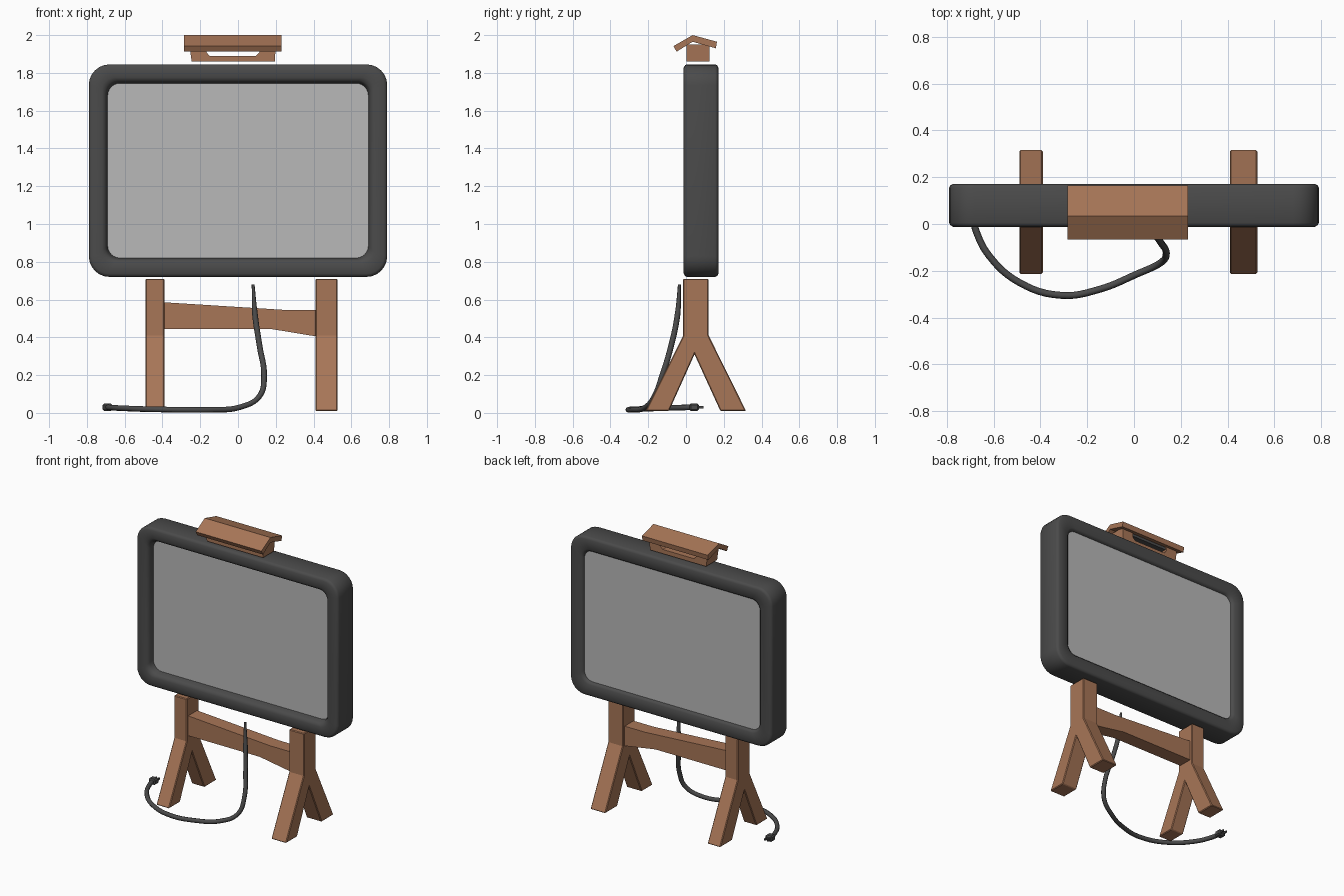
import bpy, bmesh, math

cube = bpy.data.objects.get("Cube")
if cube:
    bpy.data.objects.remove(cube, do_unlink=True)


def make_material(name, r, g, b):
    mat = bpy.data.materials.new(name)
    mat.use_nodes = True
    mat.diffuse_color = (r, g, b, 1)
    bsdf = next(n for n in mat.node_tree.nodes if n.type == 'BSDF_PRINCIPLED')
    bsdf.inputs["Base Color"].default_value = (r, g, b, 1)
    bsdf.inputs["Roughness"].default_value = 0.7
    return mat


wood = make_material("warm wood", 0.39, 0.18, 0.095)
charcoal = make_material("charcoal", 0.07, 0.07, 0.07)
screen_grey = make_material("pale screen grey", 0.48, 0.48, 0.48)


def finish(bm, name, mat, bevel=0.0, smooth=False):
    bmesh.ops.recalc_face_normals(bm, faces=bm.faces[:])
    mesh = bpy.data.meshes.new(name)
    bm.to_mesh(mesh)
    bm.free()
    mesh.materials.append(mat)
    obj = bpy.data.objects.new(name, mesh)
    bpy.context.collection.objects.link(obj)
    if bevel:
        mod = obj.modifiers.new("soft edges", 'BEVEL')
        mod.width = bevel
        mod.segments = 1
    if smooth:
        bpy.ops.object.select_all(action='DESELECT')
        obj.select_set(True)
        bpy.context.view_layer.objects.active = obj
        bpy.ops.object.shade_smooth_by_angle(angle=math.radians(50))
    return obj


def prism(name, profile, axis, start, end, mat, bevel=0.0):
    """Extrude a closed profile along x (profile is y, z) or y (profile is x, z)."""
    bm = bmesh.new()
    place = (lambda a, b, t: (t, a, b)) if axis == 'x' else (lambda a, b, t: (a, t, b))
    near, far = [[bm.verts.new(place(a, b, t)) for a, b in profile] for t in (start, end)]
    bm.faces.new(near)
    bm.faces.new(far)
    for i in range(len(profile)):
        j = (i + 1) % len(profile)
        bm.faces.new((near[i], near[j], far[j], far[i]))
    return finish(bm, name, mat, bevel)


def box(name, x0, x1, y0, y1, z0, z1, mat, bevel=0.0):
    return prism(name, [(y0, z0), (y1, z0), (y1, z1), (y0, z1)], 'x', x0, x1, mat, bevel)


# Rounded rectangle outline shared by the frame and both screens
HALF_W, HALF_H, MID_Z = 0.79, 0.5625, 1.2825


def outline(bm, inset, y, steps=6):
    w, h = HALF_W - inset, HALF_H - inset
    r = max(0.11 - inset, 0.065)
    verts = []
    for k, (sx, sz) in enumerate([(1, 1), (-1, 1), (-1, -1), (1, -1)]):
        for s in range(steps + 1):
            a = math.pi / 2 * (k + s / steps)
            verts.append(bm.verts.new((sx * (w - r) + r * math.cos(a), y,
                                       MID_Z + sz * (h - r) + r * math.sin(a))))
    return verts


# Thick frame: a closed cross-section swept round the outline
section = [(0, 0.155), (0, 0.005), (0.005, -0.005), (0.017, -0.012), (0.07, -0.012),
           (0.086, -0.004), (0.094, 0.01), (0.104, 0.06), (0.104, 0.13),
           (0.098, 0.16), (0.085, 0.171), (0.017, 0.171), (0.005, 0.165)]
bm = bmesh.new()
loops = [outline(bm, inset, y) for inset, y in section]
for a, b in zip(loops, loops[1:] + loops[:1]):
    for i in range(len(a)):
        j = (i + 1) % len(a)
        bm.faces.new((a[i], a[j], b[j], b[i]))
finish(bm, "screen_frame", charcoal, smooth=True)

# Front screen and back panel as one slab inside the frame
bm = bmesh.new()
front, back = outline(bm, 0.1, 0.04), outline(bm, 0.1, 0.15)
bm.faces.new(front)
bm.faces.new(back)
for i in range(len(front)):
    j = (i + 1) % len(front)
    bm.faces.new((front[i], front[j], back[j], back[i]))
finish(bm, "screen", screen_grey)

# Two forked trestle legs
fork = [(-0.015, 0.71), (0.12, 0.71), (0.12, 0.41), (0.318, 0.01), (0.182, 0.01),
        (0.045, 0.31), (-0.09, 0.01), (-0.215, 0.01), (-0.015, 0.41)]
for name, x0, x1 in (("right_leg", -0.49, -0.39), ("left_leg", 0.41, 0.527)):
    prism(name, fork, 'x', x0, x1, wood, 0.005)

# Uneven cross beam between the legs
beam = [(-0.4, 0.445), (0.17, 0.445), (0.42, 0.404), (0.42, 0.545),
        (0.25, 0.545), (-0.4, 0.586)]
prism("cross_beam", beam, 'y', 0.0, 0.1, wood)

# Small roofed handle on top of the frame
cradle = [(-0.245, 1.86), (0.195, 1.86), (0.2, 1.95), (0.115, 1.95), (0.115, 1.91),
          (0.095, 1.89), (-0.15, 1.89), (-0.168, 1.91), (-0.168, 1.95), (-0.258, 1.95)]
prism("handle_cradle", cradle, 'y', 0.002, 0.125, wood)
roof = [(-0.066, 1.942), (0.035, 2.0), (0.164, 1.965), (0.158, 1.93),
        (0.035, 1.965), (-0.05, 1.912)]
prism("handle_roof", roof, 'x', -0.285, 0.23, wood)
box("handle_lining", -0.168, 0.115, 0.01, 0.115, 1.924, 1.945, charcoal)

# Cable hanging in front and trailing over the ground
path = [(0.08, -0.035, 0.68), (0.09, -0.045, 0.52), (0.115, -0.08, 0.35),
        (0.138, -0.125, 0.2), (0.115, -0.165, 0.09), (0.01, -0.215, 0.03),
        (-0.15, -0.28, 0.017), (-0.31, -0.305, 0.017), (-0.49, -0.25, 0.02),
        (-0.62, -0.135, 0.025), (-0.675, -0.03, 0.028), (-0.69, 0.03, 0.03)]
curve = bpy.data.curves.new("cable", 'CURVE')
curve.dimensions = '3D'
curve.bevel_depth = 0.015
curve.bevel_resolution = 2
curve.resolution_u = 6
curve.use_fill_caps = True
spline = curve.splines.new('BEZIER')
spline.bezier_points.add(len(path) - 1)
for i, (point, co) in enumerate(zip(spline.bezier_points, path)):
    point.co = co
    point.handle_left_type = point.handle_right_type = 'AUTO'
    point.radius = 0.5 if i == 0 else 1.0
curve.materials.append(charcoal)
bpy.context.collection.objects.link(bpy.data.objects.new("cable", curve))

# Plug with two prongs at the end of the cable
box("plug", -0.717, -0.665, 0.018, 0.068, 0.01, 0.05, charcoal, 0.008)
for side in (-1, 1):
    x = -0.691 + side * 0.012
    box("plug_prong", x - 0.004, x + 0.004, 0.065, 0.092, 0.023, 0.037, charcoal)
